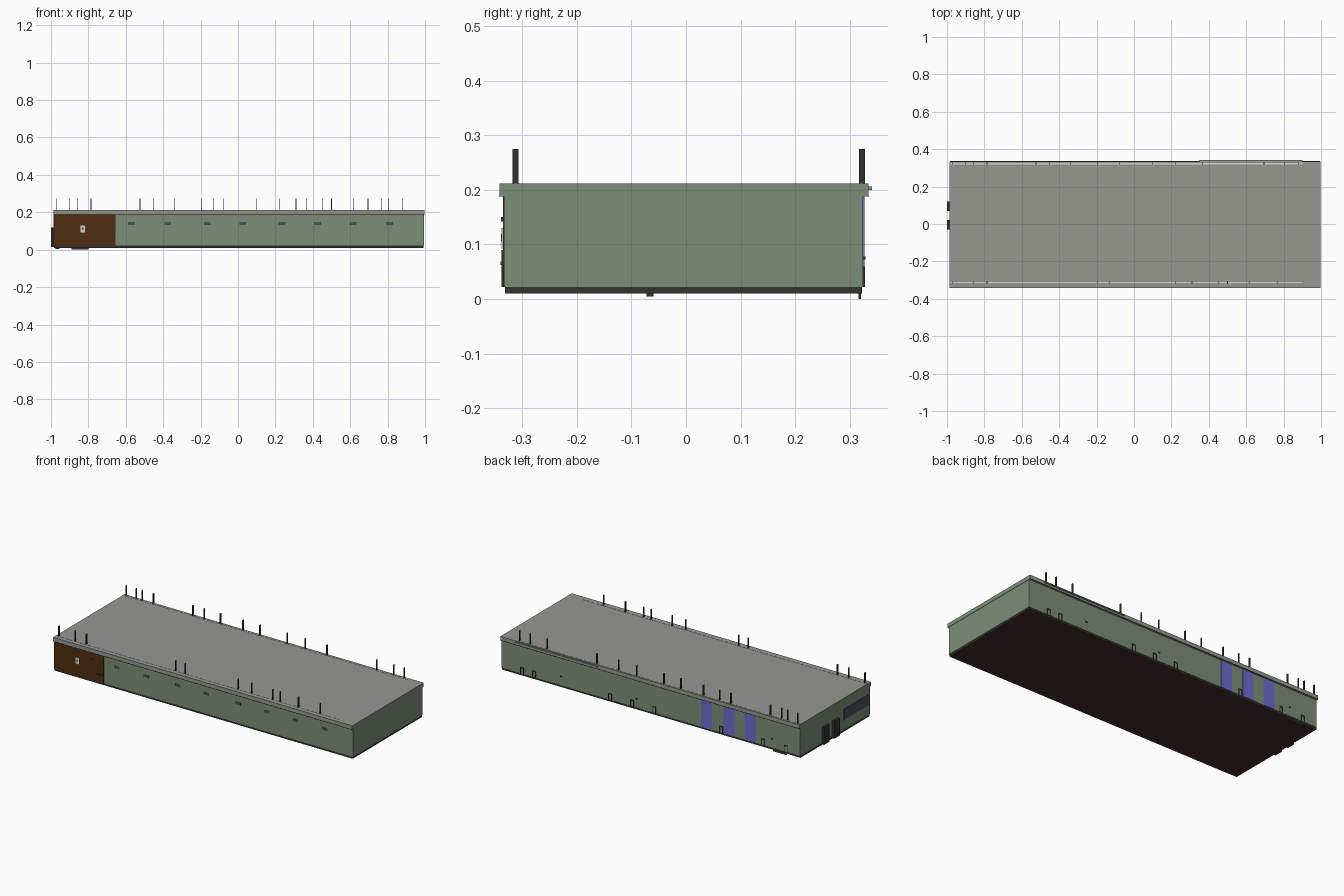
import bpy, bmesh


def mat(name, r, g, b):
    m = bpy.data.materials.new(name)
    m.diffuse_color = (r, g, b, 1)
    return m


GREEN = mat("wall green", 0.20, 0.275, 0.18)
GREY = mat("roof grey", 0.31, 0.31, 0.285)
BROWN = mat("cladding brown", 0.08, 0.028, 0.006)
UNDER = mat("underside brown", 0.055, 0.027, 0.023)
DARK = mat("base dark", 0.032, 0.032, 0.028)
BLUE = mat("door blue", 0.15, 0.15, 0.62)
WHITE = mat("plate white", 0.65, 0.65, 0.62)
GLASS = mat("window slate", 0.07, 0.085, 0.10)


def boxes(name, material, spans):
    """One object made of boxes given as (x0, x1, y0, y1, z0, z1)."""
    bm = bmesh.new()
    for x0, x1, y0, y1, z0, z1 in spans:
        vs = bmesh.ops.create_cube(bm, size=1)["verts"]
        for v in vs:
            v.co = (x1 if v.co.x > 0 else x0,
                    y1 if v.co.y > 0 else y0,
                    z1 if v.co.z > 0 else z0)
    me = bpy.data.meshes.new(name)
    bm.to_mesh(me)
    bm.free()
    me.materials.append(material)
    ob = bpy.data.objects.new(name, me)
    bpy.context.collection.objects.link(ob)
    return ob


X0, X1 = -0.985, 0.995        # ends of the building
YF, YB = -0.334, 0.325        # front and back wall planes
Z0, Z1, ZR = 0.022, 0.188, 0.212   # wall foot, eaves, roof top

# Walls
boxes("walls", GREEN, [(X0, X1, YF, YB, Z0, Z1)])

# Base plinth: dark sides, brown underside chosen by face direction
base = boxes("base_plinth", DARK, [(X0, X1 - 0.002, YF + 0.002, YB - 0.002, 0.01, Z0)])
base.data.materials.append(UNDER)
for p in base.data.polygons:
    if p.normal.z < -0.5:
        p.material_index = 1

# Roof slab: grey top and long fascias, green gable ends
roof = boxes("roof", GREY, [(X0 - 0.002, X1 + 0.002, -0.342, 0.335, Z1, ZR)])
roof.data.materials.append(GREEN)
for p in roof.data.polygons:
    if abs(p.normal.x) > 0.5:
        p.material_index = 1

# Thin fascia trim under the eaves and gutter at the back
boxes("eaves_trim", DARK, [(X0, X1, -0.3425, -0.341, Z1, Z1 + 0.002),
                           (X0, X1, 0.334, 0.3355, Z1, Z1 + 0.002)])
boxes("back_gutter", GREY, [(0.35, 0.9, 0.335, 0.341, 0.2, 0.206)])

# Cable strips along the roof edges
boxes("roof_strips", WHITE, [(-0.98, 0.9, y - 0.003, y + 0.003, ZR, ZR + 0.0015)
                             for y in (-0.312, 0.322)])

# Roof poles
front_x = (-0.968, -0.86, -0.786, -0.193, -0.13, 0.22, 0.31, 0.45, 0.50, 0.62, 0.765)
back_x = (-0.968, -0.90, -0.86, -0.786, -0.524, -0.45, -0.342, -0.193, -0.08,
          0.10, 0.22, 0.364, 0.695, 0.807, 0.877)
boxes("roof_poles", DARK,
      [(x - 0.0015, x + 0.0015, y - 0.0055, y + 0.0055, ZR, 0.275)
       for xs, y in ((front_x, -0.3125), (back_x, 0.3225)) for x in xs])

# Front: brown cladding, notice plate, small shelf and lamps
boxes("brown_cladding", BROWN, [(X0 - 0.001, -0.655, YF - 0.002, YF + 0.001, Z0, Z1)])
boxes("notice_plate", WHITE, [(-0.842, -0.818, YF - 0.004, YF - 0.001, 0.093, 0.13)])
boxes("notice_mark", GLASS, [(-0.833, -0.826, YF - 0.005, YF - 0.003, 0.106, 0.12)])
boxes("wall_shelf", DARK, [(-0.70, -0.655, YF - 0.006, YF, 0.062, 0.069),
                           (-0.698, -0.692, YF - 0.004, YF, Z0, 0.062),
                           (-0.663, -0.657, YF - 0.004, YF, 0.069, 0.09)])
boxes("small_lamps", DARK, [(x - 0.005, x + 0.005, YF - 0.005, YF, 0.142, 0.15)
                            for x in (-0.735, -0.665)])

# Front: row of small high windows
boxes("front_windows", GLASS,
      [(x - 0.018, x + 0.018, YF - 0.002, YF + 0.001, 0.133, 0.147)
       for x in (-0.57, -0.375, -0.165, 0.025, 0.235, 0.425, 0.615, 0.81)])

# Left end: wide window and two projecting doorways
boxes("end_window", GLASS, [(X0 - 0.0025, X0, -0.33, -0.085, 0.08, 0.145)])
boxes("end_doorways", DARK, [(-1.0, X0, -0.03, 0.022, 0.014, 0.118),
                             (-1.0, X0, 0.07, 0.12, 0.014, 0.118)])

# Back: blue doors
boxes("blue_doors", BLUE, [(x - 0.037, x + 0.037, YB - 0.001, YB + 0.002, Z0, Z1)
                           for x in (-0.364, -0.513, -0.655)])

# Back: small service frames (inverted U) near the foot of the wall
spans = []
for x in (0.86, 0.78, 0.275, 0.13, -0.015, -0.46, -0.74, -0.89):
    spans += [(x + s - 0.002, x + s + 0.002, YB, YB + 0.003, Z0, 0.055) for s in (-0.01, 0.01)]
    spans.append((x - 0.012, x + 0.012, YB, YB + 0.003, 0.055, 0.06))
boxes("service_frames", DARK, spans)
boxes("back_fittings", DARK, [(x - 0.006, x + 0.006, YB, YB + 0.004, 0.072, 0.078)
                              for x in (0.6, 0.1, -0.8)])

# Step and small foot below the base
boxes("back_step", DARK, [(-0.89, -0.80, 0.316, 0.321, 0.0, 0.012)])
boxes("under_foot", DARK, [(-0.975, -0.955, -0.072, -0.06, 0.005, 0.011)])
